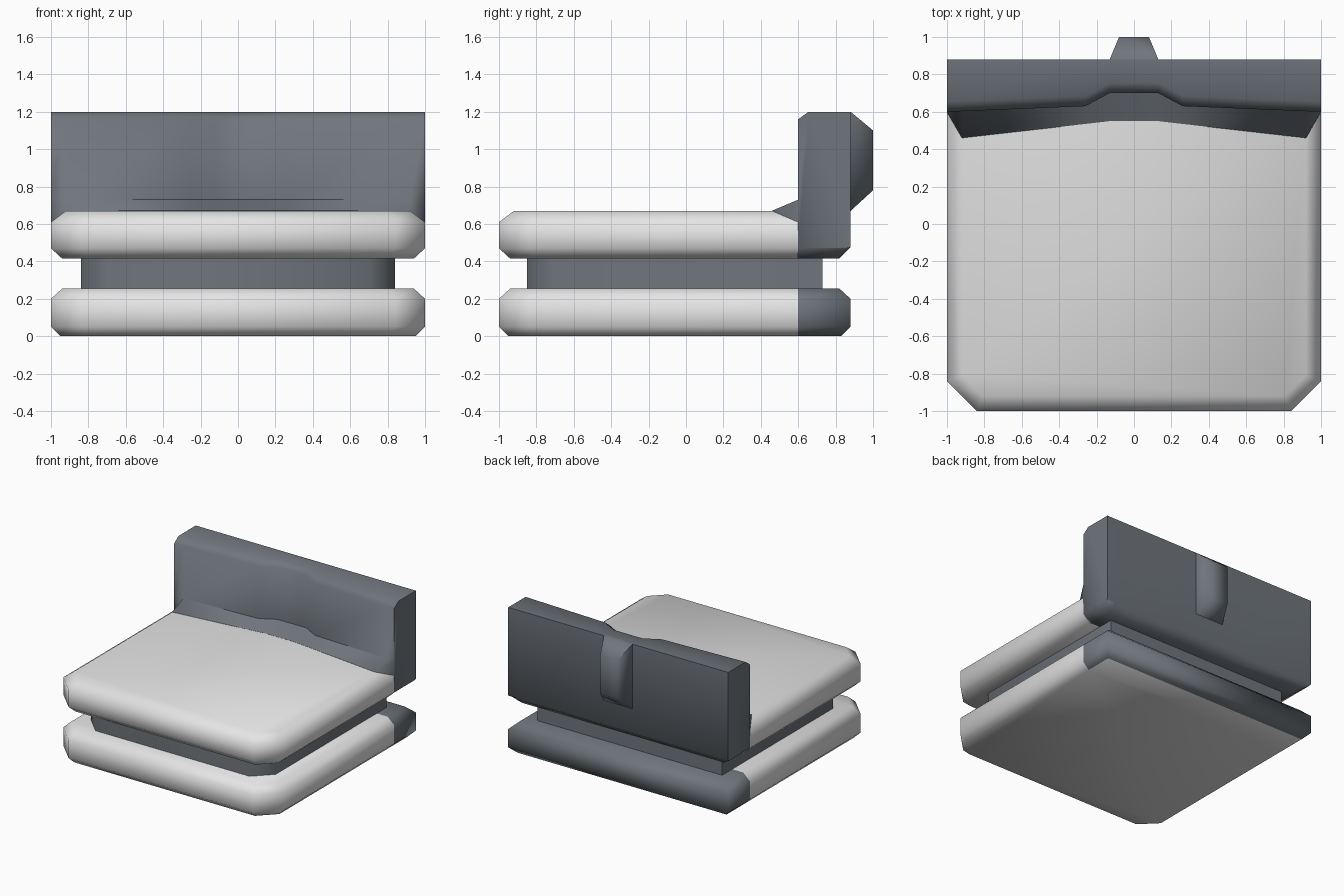
import bpy, bmesh, math

if "Cube" in bpy.data.objects:
    bpy.data.objects.remove(bpy.data.objects["Cube"])


def material(name, rgb):
    m = bpy.data.materials.new(name)
    m.diffuse_color = (*rgb, 1)
    m.use_nodes = True
    m.node_tree.nodes["Principled BSDF"].inputs["Base Color"].default_value = m.diffuse_color
    return m


LIGHT = material("light grey", (0.78, 0.78, 0.78))
DARK = material("slate grey", (0.16, 0.18, 0.205))


def loft(name, rings, mats, split_y=None, angle=60):
    """Skin closed rings of equal length and cap both ends."""
    bm = bmesh.new()
    loops = [[bm.verts.new(p) for p in ring] for ring in rings]
    n = len(loops[0])
    for a, b in zip(loops, loops[1:]):
        for i in range(n):
            j = (i + 1) % n
            bm.faces.new((a[i], a[j], b[j], b[i]))
    bm.faces.new(loops[0])
    bm.faces.new(loops[-1])
    bmesh.ops.recalc_face_normals(bm, faces=bm.faces)
    if split_y is not None:
        # Rear end is dark, but the underside stays light
        bmesh.ops.bisect_plane(bm, geom=bm.verts[:] + bm.edges[:] + bm.faces[:],
                               plane_co=(0, split_y, 0), plane_no=(0, 1, 0))
        bm.normal_update()
        for f in bm.faces:
            if f.calc_center_median().y > split_y and f.normal.z > -0.95:
                f.material_index = 1
    me = bpy.data.meshes.new(name)
    bm.to_mesh(me)
    bm.free()
    for m in mats:
        me.materials.append(m)
    ob = bpy.data.objects.new(name, me)
    bpy.context.collection.objects.link(ob)
    bpy.ops.object.select_all(action='DESELECT')
    ob.select_set(True)
    bpy.context.view_layer.objects.active = ob
    bpy.ops.object.shade_smooth_by_angle(angle=math.radians(angle))
    return ob


def outline(z, inset, half, front, back, cut, back_inset=True):
    """Rectangle with cut front corners, shrunk by inset."""
    w, f = half - inset, front + inset
    b = back - (inset if back_inset else 0)
    c = cut - inset * (2 - math.sqrt(2))
    return [(-w, b, z), (-w, f + c, z), (-w + c, f, z),
            (w - c, f, z), (w, f + c, z), (w, b, z)]


# Lower slab, bevelled all round
loft("lower_slab",
     [outline(z, d, 1, -1, 0.88, 0.16)
      for z, d in ((0, 0.05), (0.05, 0), (0.2, 0), (0.255, 0.06))],
     (LIGHT, DARK), split_y=0.6)

# Narrow middle core
loft("middle_core",
     [outline(z, 0, 0.84, -0.85, 0.73, 0.14) for z in (0.24, 0.44)],
     (DARK,), angle=50)

# Upper slab, ending inside the back panel
loft("upper_slab",
     [outline(z, d, 1, -1, 0.6, 0.16, False)
      for z, d in ((0.415, 0.06), (0.47, 0), (0.61, 0), (0.67, 0.08))],
     (LIGHT,))


# Back panel: side sections swept across x, with a shallow dent in the middle
def panel_section(x, bottom, rear_bottom, fillet_y, fillet_z, front):
    return [(x, y, z) for y, z in (
        (rear_bottom, bottom), (0.6, bottom), (fillet_y, fillet_z),
        (front, 0.73), (front, 1.16), (front + 0.055, 1.2),
        (0.88, 1.2), (0.88, 0.475))]


half = [(1.0, 0.47, 0.86, 0.598, 0.61, 0.60),
        (0.92, 0.415, 0.82, 0.46, 0.671, 0.603),
        (0.26, 0.415, 0.82, 0.535, 0.671, 0.63),
        (0.13, 0.415, 0.82, 0.55, 0.671, 0.70)]
sections = [(-s[0], *s[1:]) for s in half] + half[::-1]
loft("back_panel", [panel_section(*s) for s in sections], (DARK,))

# Raised rib on the rear of the back panel
loft("rear_rib",
     [[(-w, y, lo), (w, y, lo), (w, y, hi), (-w, y, hi)]
      for y, w, lo, hi in ((0.86, 0.13, 0.67, 1.2), (0.88, 0.13, 0.67, 1.2),
                           (1.0, 0.08, 0.78, 1.1))],
     (DARK,), angle=75)
